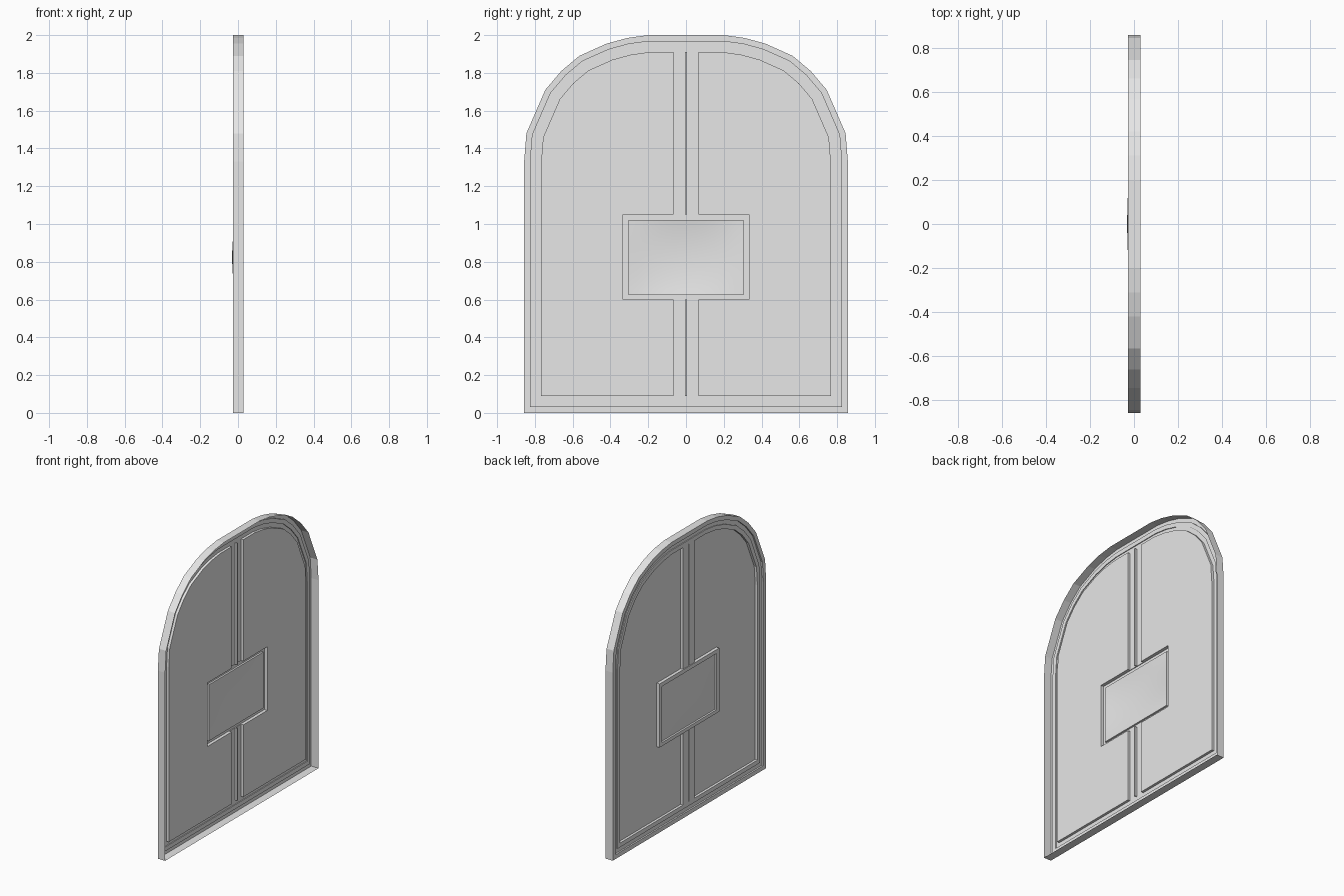
import bpy
import bmesh
from mathutils import Vector

cube = bpy.data.objects.get("Cube")
if cube:
    bpy.data.objects.remove(cube, do_unlink=True)

GREY = bpy.data.materials.new("plain grey")
GREY.use_nodes = True
GREY.diffuse_color = (0.8, 0.8, 0.8, 1)
GREY.node_tree.nodes["Principled BSDF"].inputs["Base Color"].default_value = (0.8, 0.8, 0.8, 1)

# Depths of the pressed sheet along x; the decorated face looks to -x
BACK, RIM, GROOVE, RIDGE, PANEL = 0.03, -0.027, -0.016, -0.022, -0.004
STILE, GAP = 0.065, 0.004
BOTTOM, TOP = 0.09, 1.91
PLATE_W, PLATE_LOW, PLATE_HIGH = 0.333, 0.60, 1.05

# Half of the arched outline as (y, z), from the foot to the crown
HALF = [(0.857, 0), (0.857, 1.33), (0.845, 1.48), (0.745, 1.71), (0.66, 1.81),
        (0.565, 1.89), (0.42, 1.955), (0.31, 1.985), (0.2, 2.0)]
OUTLINE = HALF + [(-y, z) for y, z in reversed(HALF)]


def inset(points, distance):
    """Mitred inward offset of a counter-clockwise outline."""
    result = []
    for i, p in enumerate(points):
        a, b, c = Vector(points[i - 1]), Vector(p), Vector(points[(i + 1) % len(points)])
        d, e = (b - a).normalized(), (c - b).normalized()
        n, m = Vector((-d.y, d.x)), Vector((-e.y, e.x))
        result.append(tuple(b + (n + m) * distance / (1 + n.dot(m))))
    return result


def rectangle(y0, y1, z0, z1):
    return [(y0, z0), (y1, z0), (y1, z1), (y0, z1)]


def flat(bm, points, x):
    bm.faces.new([bm.verts.new((x, y, z)) for y, z in points])


def bridge(bm, loop_a, xa, loop_b, xb, closed=True):
    """Strip of quads between two matching outlines."""
    a = [bm.verts.new((xa, y, z)) for y, z in loop_a]
    b = [bm.verts.new((xb, y, z)) for y, z in loop_b]
    for i in range(len(a) if closed else len(a) - 1):
        j = (i + 1) % len(a)
        bm.faces.new((a[i], a[j], b[j], b[i]))


def finish(bm, name, smooth=False):
    bmesh.ops.remove_doubles(bm, verts=bm.verts, dist=0.0001)
    bmesh.ops.recalc_face_normals(bm, faces=bm.faces)
    if sum(f.normal.x * f.calc_area() for f in bm.faces) > 0:
        bmesh.ops.reverse_faces(bm, faces=bm.faces)
    for f in bm.faces:
        f.smooth = smooth
    mesh = bpy.data.meshes.new(name)
    bm.to_mesh(mesh)
    bm.free()
    mesh.materials.append(GREY)
    bpy.context.collection.objects.link(bpy.data.objects.new(name, mesh))


# Arched frame: outer band, rim, groove and inner ridge, open at the back
frame = bmesh.new()
steps = [(0, BACK), (0, RIM), (0.03, RIM), (0.03, GROOVE),
         (0.06, GROOVE), (0.06, RIDGE), (BOTTOM, RIDGE)]
for (o0, x0), (o1, x1) in zip(steps, steps[1:]):
    bridge(frame, inset(OUTLINE, o0), x0, inset(OUTLINE, o1), x1)
finish(frame, "arched_frame")

# Sunken door panels, notched around the centre plate
inner = inset(OUTLINE, BOTTOM)[:len(HALF)]
panel = [(STILE, BOTTOM)] + inner + [
    (STILE, TOP), (STILE, PLATE_HIGH), (PLATE_W, PLATE_HIGH),
    (PLATE_W, PLATE_LOW), (STILE, PLATE_LOW)]
for side, name in ((1, "back_panel"), (-1, "front_panel")):
    outline = [(side * y, z) for y, z in panel]
    bm = bmesh.new()
    flat(bm, outline, PANEL)
    bridge(bm, outline, PANEL, outline, RIDGE)
    finish(bm, name)

# Centre stiles with the gap between the two door leaves
for name, z0, z1 in (("lower_stile", BOTTOM, PLATE_LOW), ("upper_stile", PLATE_HIGH, TOP)):
    bm = bmesh.new()
    for y0, y1 in ((-STILE, -GAP), (GAP, STILE)):
        flat(bm, rectangle(y0, y1, z0, z1), RIDGE)
    slot = rectangle(-GAP, GAP, z0, z1)
    flat(bm, slot, PANEL)
    bridge(bm, slot, PANEL, slot, RIDGE)
    finish(bm, name)

# Centre plate border
border = bmesh.new()
outer = rectangle(-PLATE_W, PLATE_W, PLATE_LOW, PLATE_HIGH)
opening = rectangle(-0.305, 0.305, 0.625, 1.022)
EDGE = -0.014
bridge(border, outer, RIDGE, outer, RIM)
bridge(border, outer, RIM, opening, RIM)
bridge(border, opening, RIM, opening, EDGE)
finish(border, "plate_border")

# Gently domed plate centre
dome = bmesh.new()
bmesh.ops.create_grid(dome, x_segments=12, y_segments=12, size=1)
for v in dome.verts:
    u, w = v.co.x, v.co.y
    v.co = (EDGE - 0.017 * (1 - u * u) * (1 - w * w), u * 0.305, 0.8235 + w * 0.1985)
finish(dome, "domed_plate", smooth=True)
